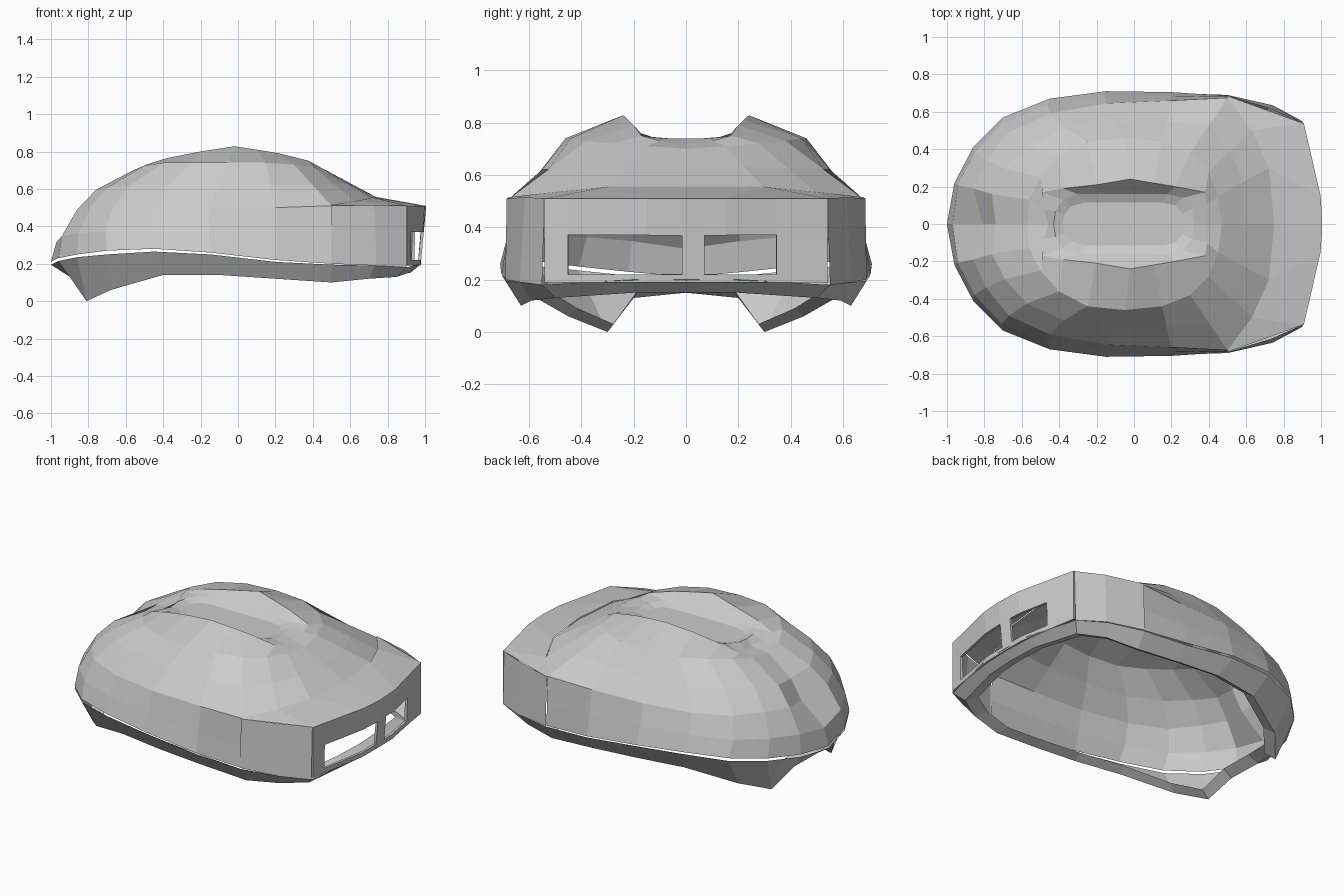
import bpy, bmesh
from mathutils import Vector

if "Cube" in bpy.data.objects:
    bpy.data.objects.remove(bpy.data.objects["Cube"])


def P(*pts):
    return [Vector(p) for p in pts]


def make(name, strips, mirror=True, thickness=0):
    """Join pairs of point rows with quads, optionally mirrored across y = 0."""
    bm = bmesh.new()
    for a, b in strips:
        va = [bm.verts.new(p) for p in a]
        vb = [bm.verts.new(p) for p in b]
        for i in range(len(a) - 1):
            bm.faces.new((va[i], va[i + 1], vb[i + 1], vb[i]))
    bmesh.ops.remove_doubles(bm, verts=bm.verts[:], dist=0.0005)
    bmesh.ops.recalc_face_normals(bm, faces=bm.faces[:])
    me = bpy.data.meshes.new(name)
    bm.to_mesh(me)
    bm.free()
    ob = bpy.data.objects.new(name, me)
    bpy.context.collection.objects.link(ob)
    if mirror:
        m = ob.modifiers.new("mirror", 'MIRROR')
        m.use_axis = (False, True, False)
        m.use_clip = True
    if thickness:
        s = ob.modifiers.new("thickness", 'SOLIDIFY')
        s.thickness = thickness
        s.offset = 0
    return ob


def loft(rows):
    return list(zip(rows[:-1], rows[1:]))


def between(a, b, t, back_bulge, side_bulge=1.0):
    out = []
    for p, q in zip(a, b):
        v = p.lerp(q, t)
        if v.x < 0:
            v.x *= back_bulge
        v.y *= side_bulge
        out.append(v)
    return out


# Half rings of the dome, from the front centre round to the back centre
shoulder = P((.75, 0, .55), (.72, .3, .55), (.63, .5, .53), (.5, .675, .51),
             (.2, .66, .5), (-.15, .645, .5), (-.45, .59, .5), (-.67, .49, .5),
             (-.79, .34, .5), (-.86, .19, .49), (-.81, .01, .45))
shoulder[-1].y = 0
rim = P((.5, .685, .2), (.2, .705, .22), (-.15, .71, .26), (-.45, .67, .28),
        (-.7, .57, .27), (-.86, .41, .25), (-.96, .22, .23), (-1, 0, .21))
crown = P((.47, 0, .7), (.45, .15, .71), (.4, .28, .72), (.3, .38, .73),
          (.15, .44, .74), (-.05, .46, .74), (-.25, .44, .74), (-.4, .36, .74),
          (-.5, .25, .725), (-.56, .13, .7), (-.57, 0, .69))
slot_edge = P((.38, 0, .72), (.39, .1, .73), (.38, .17, .75), (.22, .2, .79),
              (.1, .22, .81), (-.02, .24, .828), (-.2, .21, .8), (-.38, .19, .765),
              (-.49, .17, .73), (-.48, .08, .71), (-.46, 0, .7))
slot_wall = P((.32, 0, .74), (.31, .08, .74), (.26, .14, .745), (.18, .16, .745),
              (.08, .16, .745), (-.02, .16, .745), (-.16, .16, .745), (-.3, .16, .745),
              (-.38, .13, .745), (-.42, .07, .74), (-.43, 0, .74))
slot_floor = [Vector((-.05 + (p.x + .05) * .87, p.y * .72, .725)) for p in slot_wall]
floor_centre = [Vector((p.x, 0, .725)) for p in slot_floor]

wall_mid = between(rim, shoulder[3:], .45, 1.03)
wall_mid[-1].x = -.97
upper_mid = between(shoulder, crown, .5, 1.07)

# Dome shell with the recessed slot on top
make("dome_shell",
     loft([rim, wall_mid, shoulder[3:]]) +
     loft([shoulder, upper_mid, crown, slot_edge, slot_wall, slot_floor, floor_centre]))

# Front visor: top plate and side cheeks
top = P((1, 0, .51), (.99, .15, .51), (.9, .54, .51), (.5, .685, .51))
cheek_top = P((.9, .54, .51), (.73, .615, .515), (.5, .685, .51))
cheek_low = P((.9, .55, .18), (.74, .635, .19), (.5, .69, .2))
plate_edge = [p + Vector((0, 0, .005)) for p in shoulder[:4]]
make("front_visor", [(plate_edge, top), (cheek_top, cheek_low)])


# Front face with two rectangular windows
def front_point(y, z):
    a = abs(y)
    x = 1 - .01 * a / .15 if a < .15 else .99 - .09 * (a - .15) / .39
    return Vector((x - .03 * (.51 - z) / .31 * (1 - a / .54), y, z))


ys = [-.54, -.45, -.15, -.015, .07, .15, .345, .54]
zs = [.19, .22, .37, .51]
strips = []
for j in range(3):
    for i in range(7):
        if j == 1 and i in (1, 2, 4, 5):
            continue
        strips.append(([front_point(ys[i], zs[j]), front_point(ys[i + 1], zs[j])],
                       [front_point(ys[i], zs[j + 1]), front_point(ys[i + 1], zs[j + 1])]))
make("visor_front", strips, mirror=False, thickness=.015)

# Lower rim band, dipping to two feet at the back
outer = P((.98, 0, .2), (.97, .2, .2), (.9, .55, .18), (.73, .635, .19),
          (.5, .69, .195), (.2, .7, .21), (-.15, .705, .25), (-.45, .665, .265),
          (-.7, .565, .25), (-.86, .41, .235), (-.96, .22, .215), (-1, 0, .195))
under = P((.92, 0, .15), (.91, .2, .15), (.85, .5, .13), (.7, .59, .12),
          (.5, .63, .1), (.2, .64, .12), (-.1, .64, .14), (-.4, .59, .14),
          (-.68, .45, .06), (-.81, .3, 0), (-.9, .2, .13), (-.93, 0, .15))
inner = [Vector((p.x * .92, p.y * .92, p.z + .03)) for p in under]
make("rim_band", loft([outer, under, inner]))
